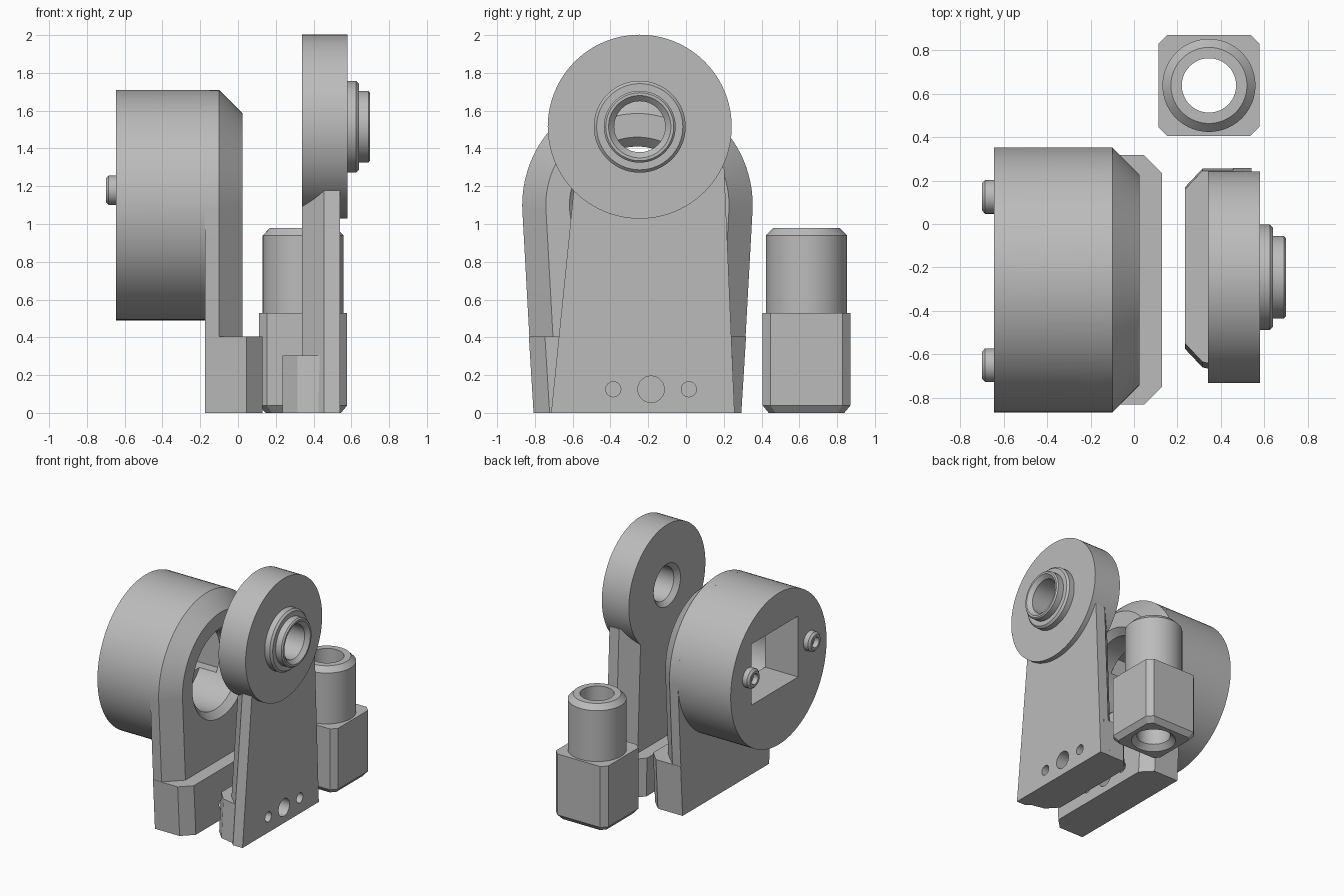
import bpy, bmesh, math
from mathutils import Vector

if "Cube" in bpy.data.objects:
    bpy.data.objects.remove(bpy.data.objects["Cube"], do_unlink=True)

grey = bpy.data.materials.new("machined_grey")
grey.use_nodes = True
grey.diffuse_color = (0.5, 0.5, 0.5, 1)
grey.node_tree.nodes["Principled BSDF"].inputs["Base Color"].default_value = (0.5, 0.5, 0.5, 1)


def make(name, bm):
    bmesh.ops.recalc_face_normals(bm, faces=bm.faces)
    mesh = bpy.data.meshes.new(name)
    bm.to_mesh(mesh)
    bm.free()
    mesh.materials.append(grey)
    obj = bpy.data.objects.new(name, mesh)
    bpy.context.collection.objects.link(obj)
    return obj


def loft(name, rings, closed=False):
    """Skin a row of point rings; cap the ends unless the row closes on itself."""
    bm = bmesh.new()
    vs = [[bm.verts.new(p) for p in ring] for ring in rings]
    n = len(vs[0])
    for a, b in zip(vs, vs[1:] + vs[:1] if closed else vs[1:]):
        for i in range(n):
            j = (i + 1) % n
            bm.faces.new((a[i], a[j], b[j], b[i]))
    if not closed:
        bm.faces.new(vs[0])
        bm.faces.new(vs[-1])
    return make(name, bm)


def lathe(name, profile, centre, axis="X", closed=False, steps=96):
    """Revolve (position, radius) pairs about an axis through the centre."""
    rings = []
    for t, r in profile:
        ring = []
        for i in range(steps):
            a = math.tau * i / steps
            c, s = r * math.cos(a), r * math.sin(a)
            p = Vector((t, c, s)) if axis == "X" else Vector((c, s, t))
            ring.append(p + Vector(centre))
        rings.append(ring)
    return loft(name, rings, closed)


def combine(target, others, operation):
    for other in others:
        other.hide_render = True
        mod = target.modifiers.new("cut", "BOOLEAN")
        mod.operation, mod.object, mod.solver = operation, other, "EXACT"
        bpy.context.view_layer.update()
        result = bpy.data.meshes.new_from_object(
            target.evaluated_get(bpy.context.evaluated_depsgraph_get()))
        target.modifiers.clear()
        target.data = result
        bpy.data.objects.remove(other, do_unlink=True)


def bolt_holes(start, end):
    return [lathe("bolt_hole", [(start, r), (end, r)], (0, y, 0.125), steps=32)
            for y, r in ((-0.385, 0.04), (-0.185, 0.07), (0.015, 0.04))]


def tapered(x, low, high, z):
    """Four-sided section in the yz plane: y limits at the foot and at height z."""
    return [(x, low[0], 0), (x, low[1], 0), (x, high[1], z), (x, high[0], z)]


# Drum housing with its arched plate and foot
DY, DZ, DR = -0.257, 1.10, 0.61


def arch(x, inset):
    r, tilt = DR - inset, math.radians(3.6)
    ring = [(x, DY - 0.55 + inset, 0), (x, DY + 0.55 - inset, 0)]
    for i in range(61):
        a = -tilt + (math.pi + 2 * tilt) * i / 60
        ring.append((x, DY + r * math.cos(a), DZ + r * math.sin(a)))
    return ring


def drum_foot(x, inset):
    b, t = 0.55 - inset, 0.575 - inset
    return tapered(x, (DY - b, DY + b), (DY - t, DY + t), 0.405)


housing = loft("drum_housing", [arch(-0.175, 0), arch(-0.10, 0), arch(0.025, 0.125)])
drum = lathe("drum", [(-0.645, DR), (-0.15, DR)], (0, DY, DZ))
foot = loft("foot", [drum_foot(-0.175, 0), drum_foot(0.045, 0), drum_foot(0.13, 0.085)])
combine(housing, [drum, foot], "UNION")
bore = lathe("bore", [(-0.35, 0.31), (-0.025, 0.31), (0.025, 0.36), (0.06, 0.36)], (0, DY, DZ))
window = loft("window", [[(x, -0.505, 0.94), (x, 0.085, 0.94), (x, 0.085, 1.43), (x, -0.505, 1.43)]
                         for x in (-0.7, -0.2)])
combine(housing, [bore, window] + bolt_holes(-0.08, 0.2), "DIFFERENCE")

# Studs on the back of the drum
studs = []
for side, y in (("left", 0.125), ("right", -0.65)):
    studs.append(lathe("stud_" + side,
                       [(-0.63, 0.078), (-0.685, 0.078), (-0.70, 0.062), (-0.70, 0.042),
                        (-0.66, 0.042)], (0, y, 1.178), steps=32))

# Bearing bracket: tapered plate with a wider foot
plate = loft("bracket_plate", [
    tapered(0.34, (-0.599, 0.142), (-0.467, 0.087), 1.3),
    tapered(0.455, (-0.714, 0.257), (-0.582, 0.202), 1.3),
    tapered(0.54, (-0.714, 0.257), (-0.582, 0.202), 1.3)])
step = loft("step", [
    tapered(0.235, (-0.575, 0.17), (-0.55, 0.16), 0.305),
    tapered(0.315, (-0.66, 0.255), (-0.635, 0.245), 0.305),
    tapered(0.5, (-0.70, 0.255), (-0.675, 0.245), 0.305)])
combine(plate, [step], "UNION")
combine(plate, bolt_holes(0.2, 0.6), "DIFFERENCE")

# Bearing disc with stepped hub and through bore
disc = lathe("bearing_disc", [
    (0.34, 0.17), (0.34, 0.487), (0.58, 0.487), (0.58, 0.243), (0.625, 0.243),
    (0.64, 0.228), (0.64, 0.19), (0.69, 0.19), (0.70, 0.18), (0.70, 0.165),
    (0.67, 0.135), (0.375, 0.135)], (0, -0.245, 1.515), closed=True)

# Spindle block: chamfered square body, round neck, through hole
BX, BY = 0.345, 0.638


def octagon(half, corner, z):
    k = half - corner
    return [(BX + x, BY + y, z) for x, y in (
        (half, -k), (half, k), (k, half), (-k, half),
        (-half, k), (-half, -k), (-k, -half), (k, -half))]


block = loft("spindle_block", [octagon(0.2, 0.035, 0), octagon(0.233, 0.042, 0.04),
                               octagon(0.233, 0.042, 0.53)])
neck = lathe("neck", [(0.4, 0.214), (0.94, 0.214), (0.98, 0.175)], (BX, BY, 0), "Z")
combine(block, [neck], "UNION")
hole = lathe("hole", [(-0.03, 0.165), (0, 0.165), (0.04, 0.125), (1.05, 0.125)], (BX, BY, 0), "Z")
combine(block, [hole], "DIFFERENCE")

# Smooth the round surfaces, keep the edges sharp
bpy.ops.object.select_all(action="DESELECT")
for obj in [housing, plate, disc, block] + studs:
    obj.select_set(True)
bpy.context.view_layer.objects.active = housing
bpy.ops.object.shade_smooth_by_angle(angle=math.radians(25))
